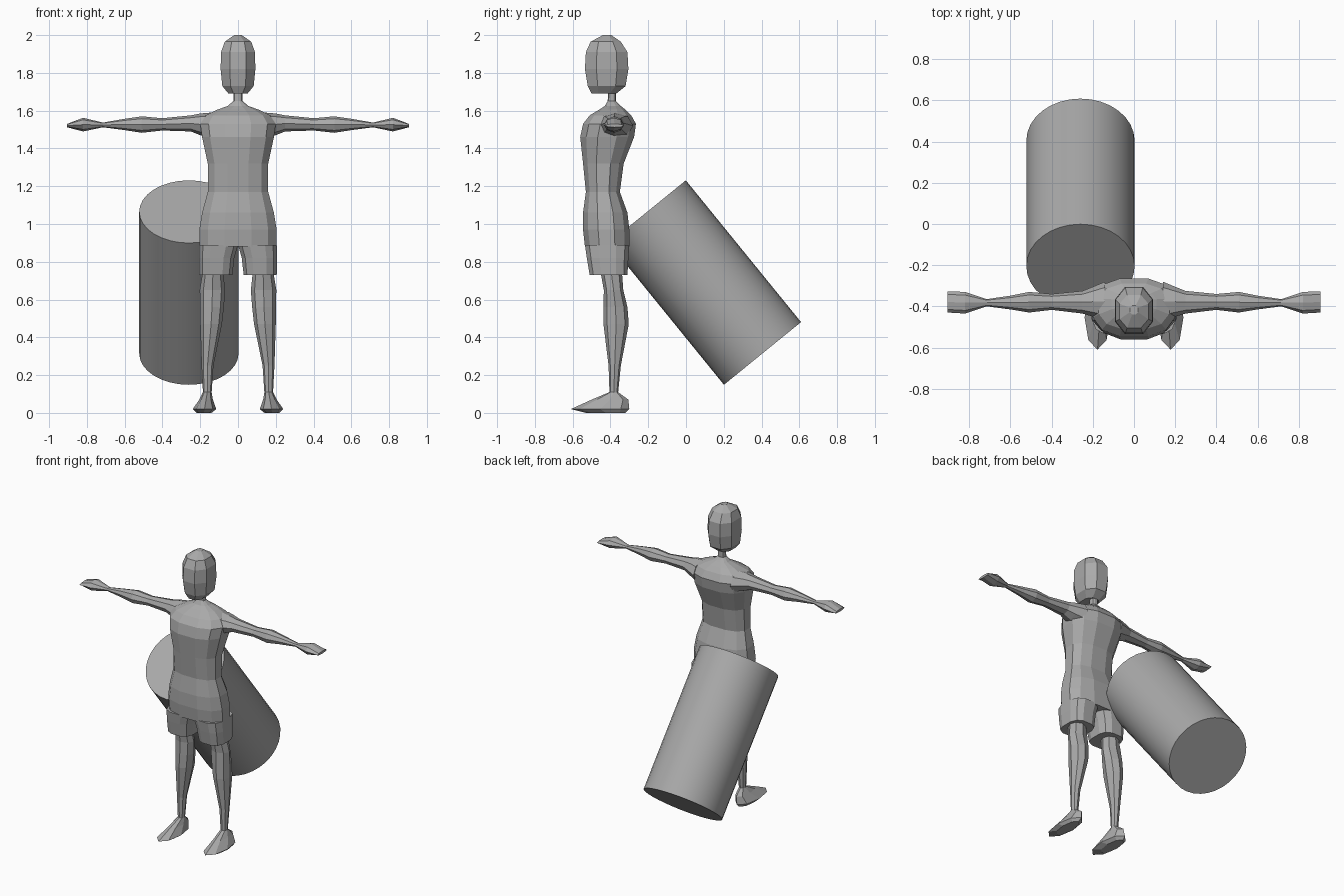
import bpy
import bmesh
from math import cos, sin, pi, radians
from mathutils import Vector

default = bpy.data.objects.get("Cube")
if default:
    bpy.data.objects.remove(default, do_unlink=True)

# One plain grey for everything
grey = bpy.data.materials.new("plain grey")
grey.use_nodes = True
colour = (0.4, 0.4, 0.4, 1)
grey.diffuse_color = colour
grey.node_tree.nodes["Principled BSDF"].inputs["Base Color"].default_value = colour


def signed_power(value, power):
    return (1 if value >= 0 else -1) * abs(value) ** power


def section(axis, place, low_a, high_a, low_b, high_b, sides, power, flat_front):
    """Rounded polygon filling the given extents, across the given axis."""
    offset = pi / sides if flat_front else 0
    grow = cos(offset) ** power
    points = []
    for i in range(sides):
        angle = offset + 2 * pi * i / sides
        a = (low_a + high_a) / 2 + (high_a - low_a) / 2 * signed_power(cos(angle), power) / grow
        b = (low_b + high_b) / 2 + (high_b - low_b) / 2 * signed_power(sin(angle), power) / grow
        points.append(Vector((a, b, place)) if axis == "z" else Vector((place, a, b)))
    return points


def loft(name, axis, rows, sides, power=1.0, flat_front=False, mirrored=False):
    """Skin a row of sections into one closed, flat-shaded part."""
    bm = bmesh.new()
    rings = [[bm.verts.new(p) for p in section(axis, *row, sides, power, flat_front)]
             for row in rows]
    for lower, upper in zip(rings, rings[1:]):
        for i in range(sides):
            j = (i + 1) % sides
            bm.faces.new((lower[i], lower[j], upper[j], upper[i]))
    bm.faces.new(rings[0])
    bm.faces.new(rings[-1])
    bmesh.ops.recalc_face_normals(bm, faces=bm.faces)
    mesh = bpy.data.meshes.new(name)
    bm.to_mesh(mesh)
    bm.free()
    mesh.materials.append(grey)
    part = bpy.data.objects.new(name, mesh)
    bpy.context.collection.objects.link(part)
    if mirrored:
        part.modifiers.new("Mirror", "MIRROR").use_mirror_merge = False
    return part


def centred(rows):
    """Expand (height, half width, front, back) into full section extents."""
    return [(z, -half, half, front, back) for z, half, front, back in rows]


# Torso, from hips through waist and chest to the neck
loft("torso", "z", centred([
    (0.88, 0.205, -0.535, -0.3),
    (0.97, 0.205, -0.545, -0.3),
    (1.06, 0.19, -0.545, -0.31),
    (1.17, 0.16, -0.53, -0.35),
    (1.32, 0.16, -0.545, -0.33),
    (1.46, 0.19, -0.56, -0.275),
    (1.53, 0.2, -0.545, -0.265),
    (1.575, 0.17, -0.51, -0.29),
    (1.605, 0.11, -0.46, -0.32),
    (1.625, 0.055, -0.43, -0.345),
    (1.65, 0.025, -0.415, -0.37),
    (1.72, 0.022, -0.41, -0.37),
]), sides=12, power=0.8, flat_front=True)

# Head
loft("head", "z", centred([
    (1.69, 0.05, -0.5, -0.37),
    (1.73, 0.083, -0.52, -0.32),
    (1.82, 0.092, -0.535, -0.305),
    (1.91, 0.09, -0.53, -0.31),
    (1.965, 0.07, -0.505, -0.345),
    (2.0, 0.02, -0.44, -0.395),
]), sides=8, power=0.85, flat_front=True)

# Short trouser legs, leaving a wedge between them
loft("shorts_leg", "z", [
    (0.73, 0.03, 0.205, -0.51, -0.31),
    (0.82, 0.02, 0.207, -0.525, -0.305),
    (0.89, 0, 0.205, -0.535, -0.3),
], sides=12, power=0.7, flat_front=True, mirrored=True)

# Bare legs
loft("leg", "z", [
    (0.1, 0.14, 0.185, -0.405, -0.36),
    (0.25, 0.13, 0.193, -0.41, -0.345),
    (0.47, 0.085, 0.2, -0.437, -0.303),
    (0.56, 0.075, 0.2, -0.437, -0.31),
    (0.65, 0.068, 0.203, -0.435, -0.332),
    (0.76, 0.08, 0.185, -0.455, -0.34),
], sides=8, mirrored=True)

# Pointed feet
loft("foot", "z", [
    (0, 0.14, 0.22, -0.53, -0.32),
    (0.02, 0.115, 0.24, -0.61, -0.3),
    (0.07, 0.133, 0.205, -0.5, -0.305),
    (0.11, 0.14, 0.185, -0.405, -0.36),
], sides=8, mirrored=True)

# Outstretched arms with flat hands
loft("arm", "x", [
    (0.14, -0.47, -0.28, 1.45, 1.59),
    (0.2, -0.45, -0.305, 1.47, 1.585),
    (0.25, -0.435, -0.325, 1.49, 1.575),
    (0.4, -0.417, -0.34, 1.495, 1.56),
    (0.51, -0.43, -0.33, 1.483, 1.57),
    (0.6, -0.415, -0.348, 1.497, 1.557),
    (0.715, -0.4, -0.365, 1.512, 1.537),
    (0.82, -0.435, -0.33, 1.49, 1.562),
    (0.905, -0.43, -0.327, 1.512, 1.53),
], sides=8, mirrored=True)

# Large tilted drum behind the right side
bpy.ops.mesh.primitive_cylinder_add(
    vertices=32, radius=0.263, depth=0.967,
    location=(-0.26, 0.1, 0.69), rotation=(radians(39.1), 0, 0))
drum = bpy.context.object
drum.name = "drum"
drum.data.materials.append(grey)
bpy.ops.object.shade_smooth_by_angle(angle=radians(30))
